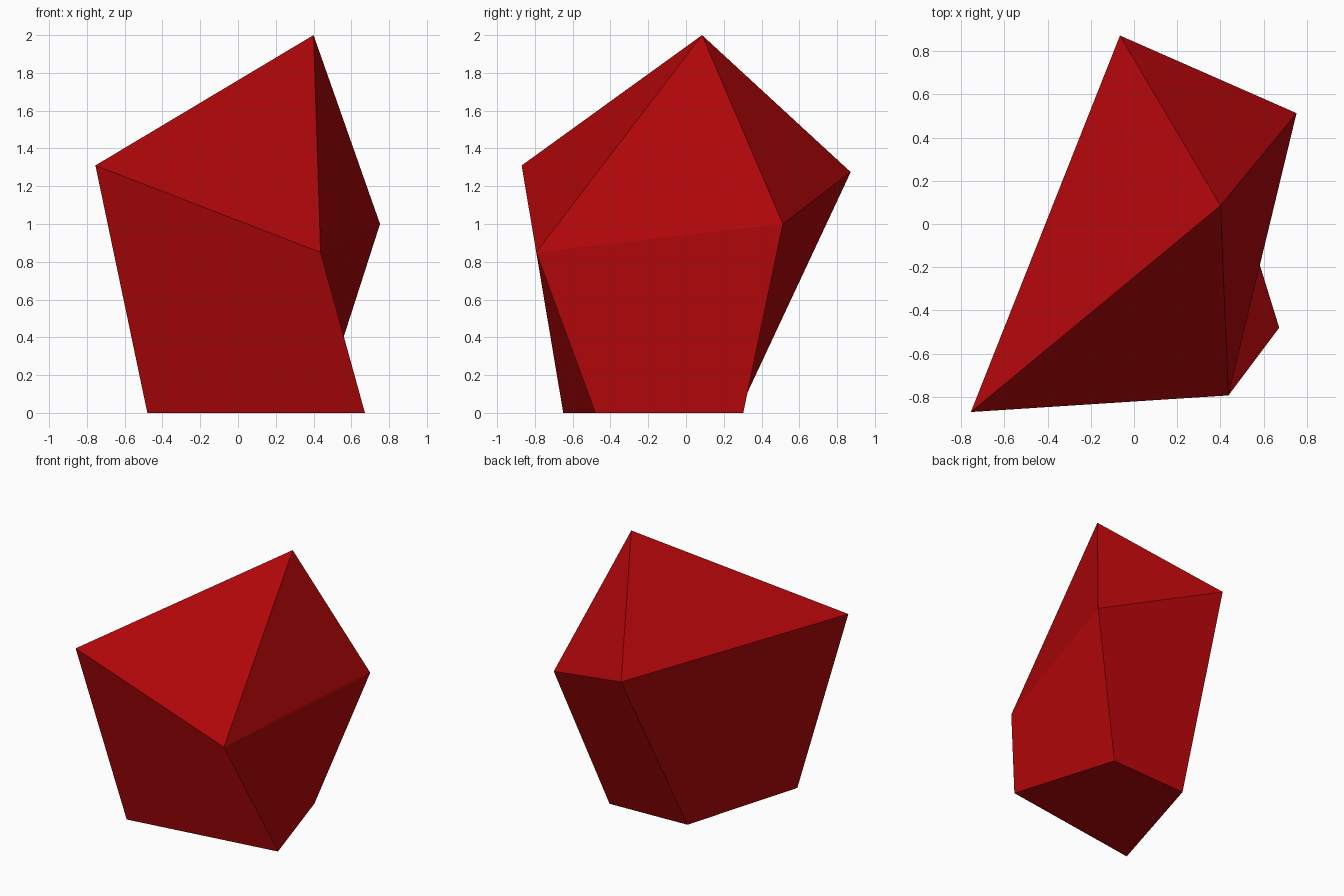
import bpy
import bmesh

if "Cube" in bpy.data.objects:
    bpy.data.objects.remove(bpy.data.objects["Cube"])

red = bpy.data.materials.new("deep_red")
red.diffuse_color = (0.45, 0.002, 0.003, 1)
red.use_nodes = True
red.node_tree.nodes["Principled BSDF"].inputs["Base Color"].default_value = red.diffuse_color

# Rings of the cut stone, counter-clockwise from the front left corner
apex_point = (0.40, 0.085, 2.0)
girdle_points = [(-0.755, -0.87, 1.31), (0.437, -0.793, 0.85),
                 (0.752, 0.513, 1.0), (-0.065, 0.872, 1.275)]
base_points = [(-0.48, -0.65, 0), (0.672, -0.48, 0),
               (0.43, 0.303, 0), (-0.205, 0.275, 0)]

bm = bmesh.new()
apex = bm.verts.new(apex_point)
girdle = [bm.verts.new(p) for p in girdle_points]
base = [bm.verts.new(p) for p in base_points]

# Crown and side facets; each side folds from girdle corner i to base corner j
for i in range(4):
    j = (i + 1) % 4
    bm.faces.new((girdle[i], girdle[j], apex))
    bm.faces.new((girdle[i], base[i], base[j], girdle[j]))

# Flat underside
bm.faces.new(base[::-1])

mesh = bpy.data.meshes.new("faceted_stone")
bm.to_mesh(mesh)
bm.free()
mesh.materials.append(red)
stone = bpy.data.objects.new("faceted_stone", mesh)
bpy.context.collection.objects.link(stone)
